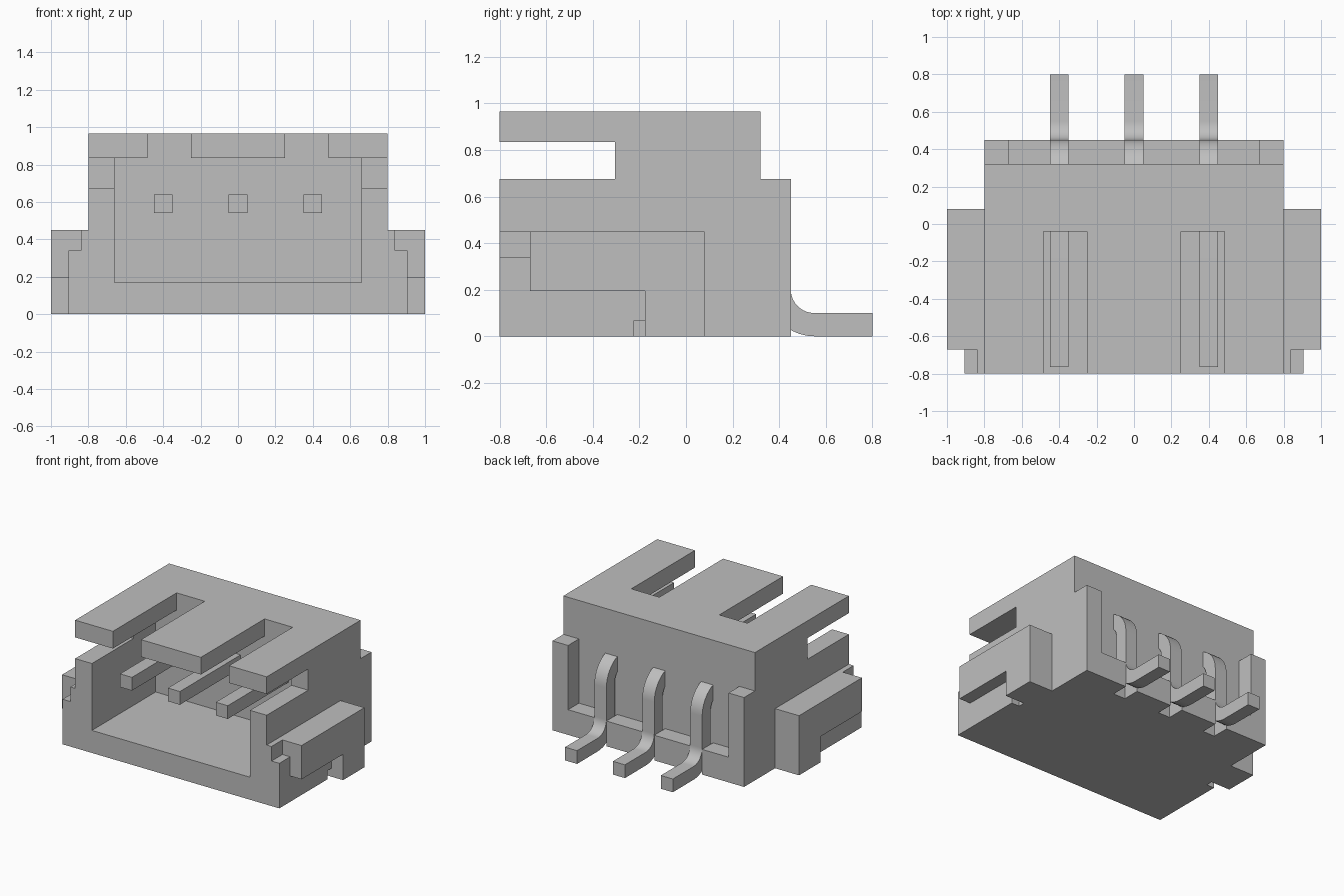
import bpy, bmesh, math

cube = bpy.data.objects.get("Cube")
if cube:
    bpy.data.objects.remove(cube, do_unlink=True)

grey = bpy.data.materials.new("light_grey")
grey.use_nodes = True
colour = (0.52, 0.52, 0.52, 1)
grey.diffuse_color = colour
grey.node_tree.nodes["Principled BSDF"].inputs["Base Color"].default_value = colour


def prism(name, profile, x0, x1):
    """Extrude a closed (y, z) profile from x0 to x1."""
    bm = bmesh.new()
    face = bm.faces.new([bm.verts.new((x0, y, z)) for y, z in profile])
    ext = bmesh.ops.extrude_face_region(bm, geom=[face])
    verts = [g for g in ext["geom"] if isinstance(g, bmesh.types.BMVert)]
    bmesh.ops.translate(bm, verts=verts, vec=(x1 - x0, 0, 0))
    bmesh.ops.recalc_face_normals(bm, faces=bm.faces)
    me = bpy.data.meshes.new(name)
    bm.to_mesh(me)
    bm.free()
    me.materials.append(grey)
    ob = bpy.data.objects.new(name, me)
    bpy.context.collection.objects.link(ob)
    return ob


def box(name, x0, x1, y0, y1, z0, z1):
    return prism(name, [(y0, z0), (y1, z0), (y1, z1), (y0, z1)], x0, x1)


def activate(ob):
    bpy.ops.object.select_all(action='DESELECT')
    ob.select_set(True)
    bpy.context.view_layer.objects.active = ob


def cut(ob, *bounds):
    """Subtract a box from a part."""
    cutter = box("cutter", *bounds)
    cutter.hide_render = True
    mod = ob.modifiers.new("cut", 'BOOLEAN')
    mod.operation = 'DIFFERENCE'
    mod.solver = 'EXACT'
    mod.object = cutter
    activate(ob)
    bpy.ops.object.modifier_apply(modifier=mod.name)
    bpy.data.objects.remove(cutter, do_unlink=True)


PIN_X = (-0.4, 0.0, 0.4)

# Housing: stepped back, with a front socket
housing = prism("housing", [(-0.8, 0), (0.45, 0), (0.45, 0.675), (0.32, 0.675),
                            (0.32, 0.965), (-0.8, 0.965)], -0.8, 0.8)
cut(housing, -0.66, 0.66, -1, -0.04, 0.17, 0.835)
# Side openings near the front
cut(housing, -1, 1, -1, -0.305, 0.675, 0.835)
# Top slots
for x0 in (-0.485, 0.25):
    cut(housing, x0, x0 + 0.235, -1, -0.04, 0.75, 1.1)
# Rear recess between two posts, with pin notches in its ledge
cut(housing, -0.67, 0.67, 0.32, 0.6, 0.19, 0.8)
for x in PIN_X:
    cut(housing, x - 0.05, x + 0.05, 0.32, 0.6, -0.1, 0.3)

# Side guides: three layers stacked outwards on each side
LAYERS = {
    "guide_base": (0.8, 0.84, [(-0.8, 0), (0.08, 0), (0.08, 0.45), (-0.8, 0.45)]),
    "guide_rail": (0.84, 0.905, [(-0.8, 0), (-0.225, 0), (-0.225, 0.065),
                                 (-0.175, 0.065), (-0.175, 0), (0.08, 0), (0.08, 0.45),
                                 (-0.67, 0.45), (-0.67, 0.34), (-0.8, 0.34)]),
    "guide_arm": (0.905, 1.0, [(-0.67, 0.195), (-0.175, 0.195), (-0.175, 0),
                               (0.08, 0), (0.08, 0.45), (-0.67, 0.45)]),
}
for name, (x0, x1, profile) in LAYERS.items():
    for side, s in (("left", 1), ("right", -1)):
        prism(f"{side}_{name}", profile, s * x0, s * x1)


# Pins: straight contact, bend down, bend out to a flat foot
def arc(cy, cz, r, a0, a1, n=10):
    return [(cy + r * math.cos(math.radians(a0 + (a1 - a0) * i / n)),
             cz + r * math.sin(math.radians(a0 + (a1 - a0) * i / n))) for i in range(n + 1)]


pin_profile = ([(-0.765, 0.54), (-0.765, 0.64)]
               + arc(0.25, 0.44, 0.2, 90, 0)
               + arc(0.55, 0.2, 0.1, 180, 270)
               + [(0.8, 0.1), (0.8, 0.0)]
               + arc(0.55, 0.2, 0.2, 270, 180)
               + arc(0.25, 0.44, 0.1, 0, 90))
for label, x in zip(("right", "middle", "left"), PIN_X):
    pin = prism(f"{label}_pin", pin_profile, x - 0.05, x + 0.05)
    activate(pin)
    bpy.ops.object.shade_smooth_by_angle(angle=math.radians(30))
